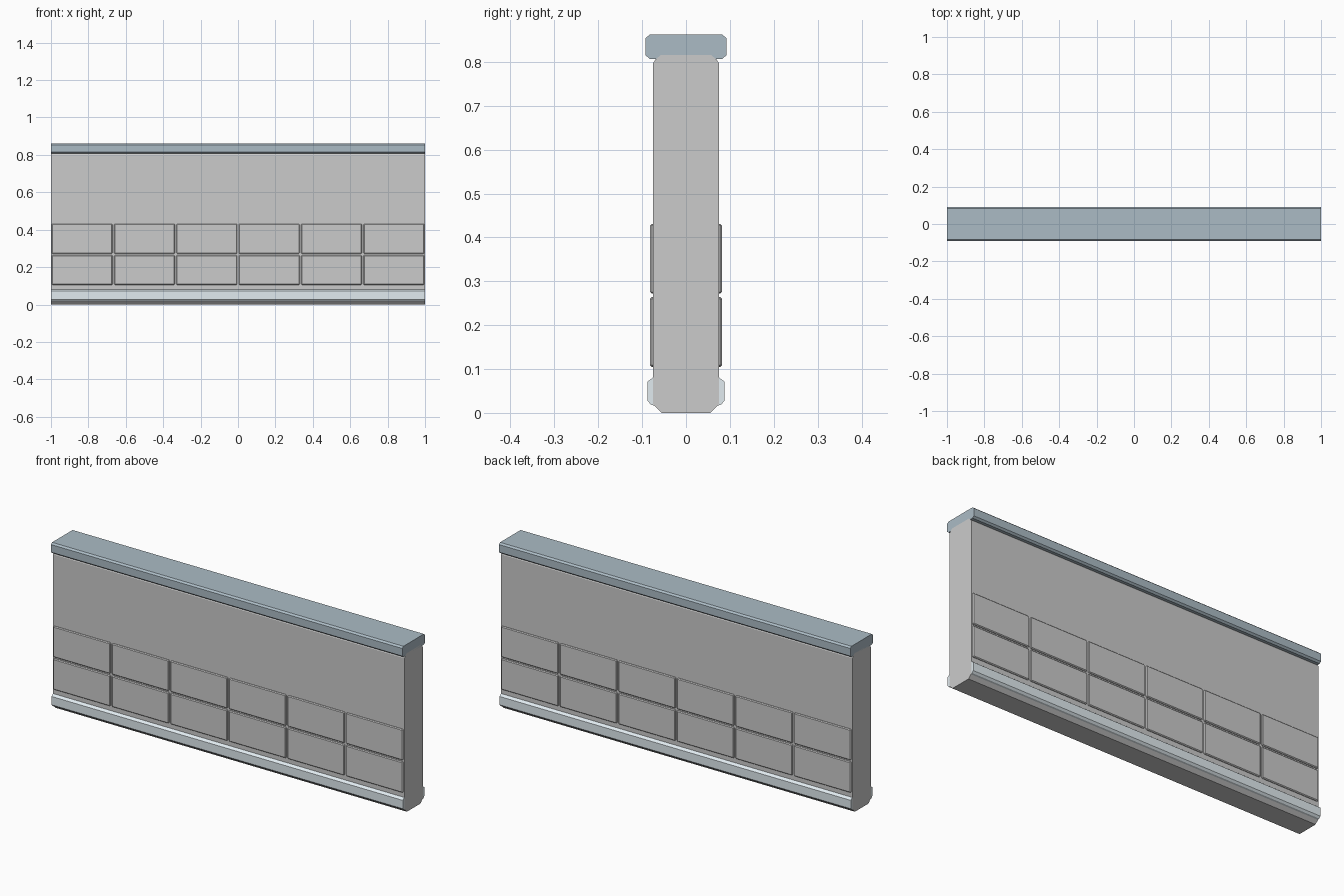
import bpy, bmesh

if "Cube" in bpy.data.objects:
    bpy.data.objects.remove(bpy.data.objects["Cube"])


def material(name, color):
    m = bpy.data.materials.new(name)
    m.diffuse_color = (*color, 1)
    m.use_nodes = True
    m.node_tree.nodes["Principled BSDF"].inputs["Base Color"].default_value = m.diffuse_color
    return m


def make_object(name, bm, mat=None):
    bmesh.ops.recalc_face_normals(bm, faces=bm.faces)
    mesh = bpy.data.meshes.new(name)
    bm.to_mesh(mesh)
    bm.free()
    obj = bpy.data.objects.new(name, mesh)
    bpy.context.collection.objects.link(obj)
    if mat:
        mesh.materials.append(mat)
    return obj


def extrude_profile(name, profile, mat=None, length=2.0):
    """Sweep a closed (y, z) profile along x."""
    bm = bmesh.new()
    face = bm.faces.new([bm.verts.new((-length / 2, y, z)) for y, z in profile])
    ext = bmesh.ops.extrude_face_region(bm, geom=[face], use_keep_orig=True)
    verts = [v for v in ext["geom"] if isinstance(v, bmesh.types.BMVert)]
    bmesh.ops.translate(bm, verts=verts, vec=(length, 0, 0))
    return make_object(name, bm, mat)


def mirrored(half):
    return half + [(-y, z) for y, z in reversed(half)]


cap_mat = material("slate", (0.41, 0.50, 0.56))
trim_mat = material("pale_slate", (0.75, 0.83, 0.87))

# Wall core with chamfered top and bottom
extrude_profile("wall_core", mirrored([
    (0.055, 0.003), (0.075, 0.02), (0.075, 0.797), (0.07, 0.805), (0.057, 0.816)]))
bpy.data.objects["wall_core"].data.vertices.foreach_get  # profile kept as plain mesh
for v in bpy.data.objects["wall_core"].data.vertices:
    if v.co.z < 0.01:
        v.co.z = 0.0

# Coping along the top
extrude_profile("top_coping", mirrored([
    (0.083, 0.807), (0.092, 0.815), (0.092, 0.854), (0.083, 0.862)]), cap_mat)

# Skirting strip and two rows of tiles on each face
COLS, PITCH, GAP = 6, 1 / 3, 0.009
for side, s in (("front", -1), ("back", 1)):
    extrude_profile(side + "_skirting", [(s * y, z) for y, z in (
        (0.07, 0.016), (0.08, 0.019), (0.088, 0.028),
        (0.088, 0.071), (0.075, 0.081), (0.07, 0.081))], trim_mat)

    bm = bmesh.new()
    for z0, z1 in ((0.105, 0.264), (0.272, 0.431)):
        for i in range(COLS):
            cube = bmesh.ops.create_cube(bm, size=1)["verts"]
            bmesh.ops.scale(bm, verts=cube, vec=(PITCH - GAP, 0.016, z1 - z0))
            bmesh.ops.translate(bm, verts=cube, vec=(
                -1 + PITCH * (i + 0.5), s * 0.074, (z0 + z1) / 2))
    tiles = make_object(side + "_tiles", bm)
    bevel = tiles.modifiers.new("edge_chamfer", "BEVEL")
    bevel.width, bevel.segments = 0.004, 1
